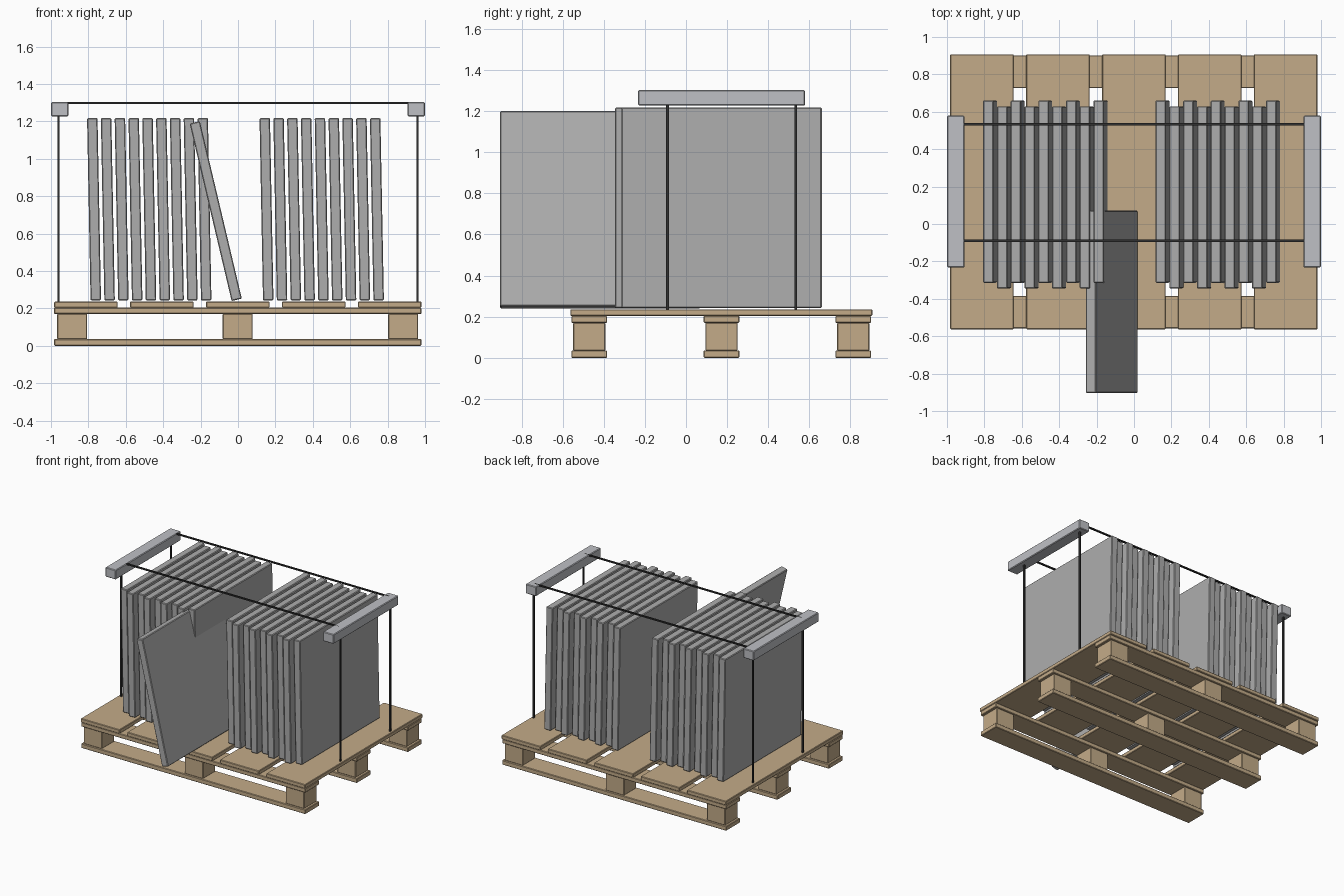
import bpy
from math import radians

if "Cube" in bpy.data.objects:
    bpy.data.objects.remove(bpy.data.objects["Cube"])


def material(name, rgb):
    m = bpy.data.materials.new(name)
    m.diffuse_color = (*rgb, 1)
    m.use_nodes = True
    m.node_tree.nodes["Principled BSDF"].inputs["Base Color"].default_value = m.diffuse_color
    return m


WOOD = material("wood", (0.55, 0.41, 0.25))
PANEL = material("panel_grey", (0.42, 0.42, 0.42))
BAR = material("bar_grey", (0.52, 0.53, 0.56))
STRAP = material("strap_black", (0.03, 0.03, 0.03))


def box(name, x, y, z, mat, bevel=0.004, tilt=0):
    """Bevelled box from (min, max) ranges, optionally tilted about y."""
    bpy.ops.mesh.primitive_cube_add(size=1)
    ob = bpy.context.object
    ob.name = name
    ob.location = [(r[0] + r[1]) / 2 for r in (x, y, z)]
    ob.scale = [r[1] - r[0] for r in (x, y, z)]
    bpy.ops.object.transform_apply(location=False, rotation=False, scale=True)
    ob.rotation_euler.y = radians(tilt)
    ob.data.materials.append(mat)
    if bevel:
        mod = ob.modifiers.new("edge", 'BEVEL')
        mod.width = bevel
        mod.segments = 1
    return ob


def around(c, size):
    return (c - size / 2, c + size / 2)


# Pallet: deck boards across the depth
for i in range(5):
    box(f"deck_board_{i}", around(-0.813 + 0.406 * i, 0.34),
        (-0.563, 0.907), (0.204, 0.236), WOOD)

# Pallet: runners and blocks
for i, y in enumerate((-0.471, 0.173, 0.814)):
    box(f"upper_runner_{i}", (-0.983, 0.98), around(y, 0.174), (0.17, 0.204), WOOD)
    box(f"bottom_runner_{i}", (-0.983, 0.98), around(y, 0.174), (0, 0.036), WOOD)
    for j, x in enumerate((-0.887, -0.002, 0.883)):
        box(f"block_{i}_{j}", around(x, 0.16), around(y, 0.157), (0.035, 0.171), WOOD)

# Two stacks of staggered upright panels
for side, centre in (("left", -0.4745), ("right", 0.4475)):
    for i in range(9):
        y = 0.173 if i % 2 == 0 else 0.142
        box(f"{side}_panel_{i}", around(centre + 0.0738 * (i - 4), 0.056),
            around(y, 0.975), around(0.73, 0.975), PANEL, 0.005, -1.1)

# Loose panel leaning on the left stack
box("leaning_panel", around(-0.119, 0.056), (-0.904, 0.071),
    around(0.72, 0.975), PANEL, 0.005, -13.3)

# Edge bars at the top corners
for side, s in (("left", -1), ("right", 1)):
    box(f"{side}_edge_bar", around(s * 0.953, 0.092), (-0.233, 0.58),
        (1.227, 1.302), BAR, 0.005)

# Straps: over the top and down to the deck on both sides
for i, y in enumerate((-0.09, 0.534)):
    box(f"top_strap_{i}", (-0.95, 0.95), around(y, 0.013), (1.292, 1.302), STRAP, 0)
    for side, s in (("left", -1), ("right", 1)):
        box(f"{side}_strap_{i}", around(s * 0.959, 0.01), around(y, 0.013),
            (0.22, 1.24), STRAP, 0)
